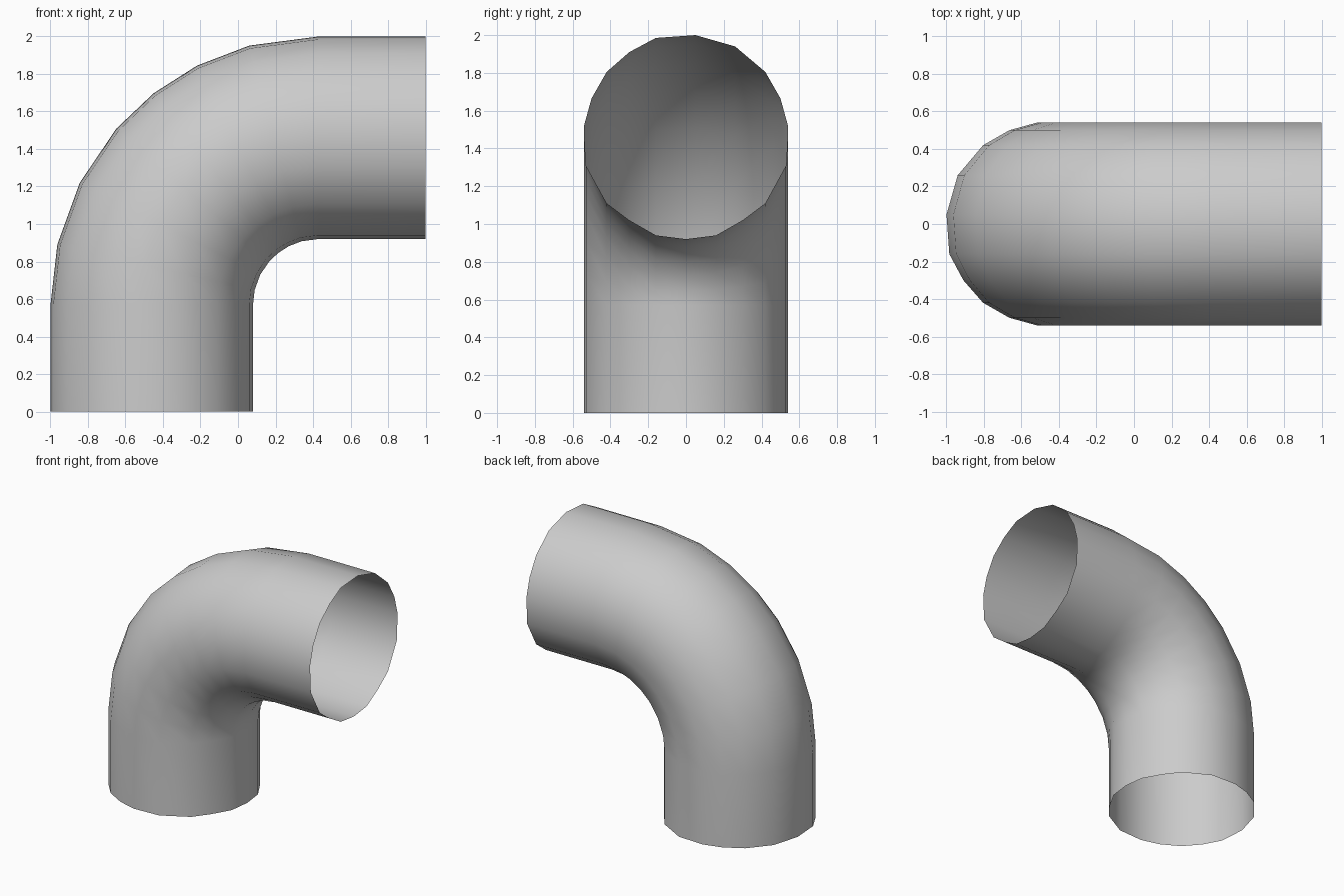
import bpy, bmesh, math

if "Cube" in bpy.data.objects:
    bpy.data.objects.remove(bpy.data.objects["Cube"])

# Pipe cross-section: (sideways y, outward offset from the pipe axis)
SECTION = [(0.05, 0.54), (0.26, 0.48), (0.42, 0.345), (0.5, 0.205), (0.54, 0.06),
           (0.53, -0.15), (0.42, -0.35), (0.3, -0.44), (0.16, -0.52), (0.0, -0.54),
           (-0.16, -0.52), (-0.3, -0.44), (-0.42, -0.35), (-0.53, -0.15), (-0.54, 0.06),
           (-0.5, 0.205), (-0.42, 0.345), (-0.3, 0.45), (-0.16, 0.525)]
CX, CZ, BEND = 0.43, 0.57, 0.89

# Stations along the pipe: (bend angle, x shift, z shift)
stations = [(0, 0, -CZ)]
stations += [(a, 0, 0) for a in (0, 13, 27, 41, 52, 63, 75, 90)]
stations += [(90, 1.0 - CX, 0)]

# Sweep the section through the quarter bend, leaving both ends open
bm = bmesh.new()
rings = []
for angle, dx, dz in stations:
    a = math.radians(angle)
    rings.append([bm.verts.new((CX + dx - (BEND + u) * math.cos(a), y,
                                CZ + dz + (BEND + u) * math.sin(a)))
                  for y, u in SECTION])
n = len(SECTION)
for lower, upper in zip(rings, rings[1:]):
    for i in range(n):
        j = (i + 1) % n
        bm.faces.new((lower[i], upper[i], upper[j], lower[j]))
bmesh.ops.recalc_face_normals(bm, faces=bm.faces)

# Make the normals point away from the pipe axis
bm.normal_update()
if max(bm.faces, key=lambda f: f.calc_center_median().z).normal.z < 0:
    bmesh.ops.reverse_faces(bm, faces=bm.faces)
for f in bm.faces:
    f.smooth = True

mesh = bpy.data.meshes.new("pipe_elbow")
bm.to_mesh(mesh)
bm.free()
pipe = bpy.data.objects.new("pipe_elbow", mesh)
bpy.context.collection.objects.link(pipe)
